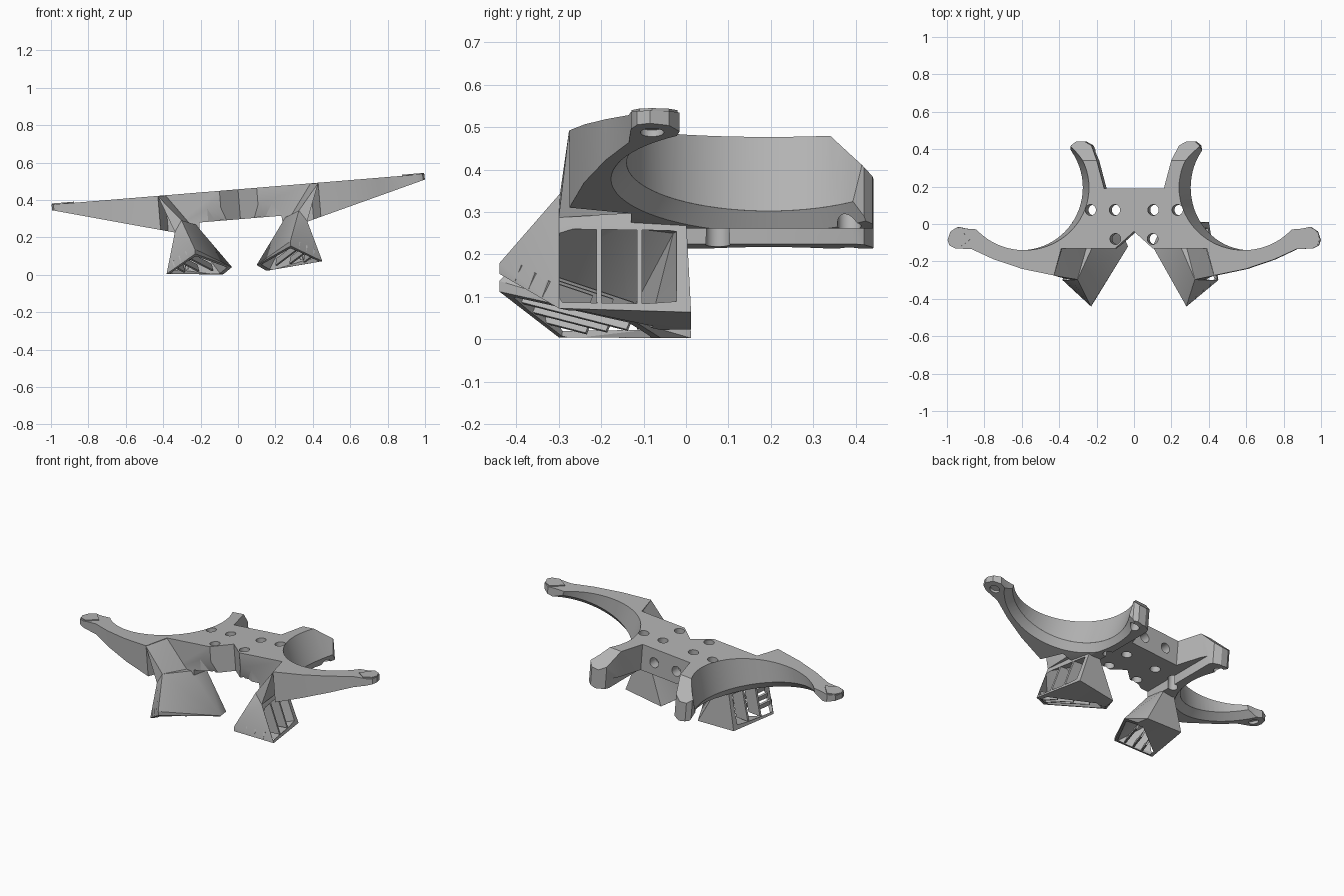
import bpy, bmesh
from math import radians, tan, sin, cos
from mathutils import Vector, Matrix
from mathutils.geometry import normal

if "Cube" in bpy.data.objects:
    bpy.data.objects.remove(bpy.data.objects["Cube"])

grey = bpy.data.materials.new("matte_grey")
grey.use_nodes = True
grey.diffuse_color = (0.46, 0.46, 0.46, 1)
grey.node_tree.nodes["Principled BSDF"].inputs["Base Color"].default_value = (0.46, 0.46, 0.46, 1)

FAN = radians(15)                        # fan planes rise outwards
TILT = Matrix.Translation((0, 0, 0.457)) @ Matrix.Rotation(radians(-4.7), 4, 'Y')


def finish(name, bm):
    bmesh.ops.recalc_face_normals(bm, faces=bm.faces)
    mesh = bpy.data.meshes.new(name)
    bm.to_mesh(mesh)
    bm.free()
    ob = bpy.data.objects.new(name, mesh)
    bpy.context.collection.objects.link(ob)
    mesh.materials.append(grey)
    return ob


def prism(name, points, offset):
    """Extrude a closed polygon along an offset."""
    bm = bmesh.new()
    face = bm.faces.new([bm.verts.new(p) for p in points])
    top = bmesh.ops.extrude_face_region(bm, geom=[face])["geom"]
    bmesh.ops.translate(bm, vec=offset, verts=[v for v in top if isinstance(v, bmesh.types.BMVert)])
    return finish(name, bm)


def hull(name, points, side=1):
    """Convex solid around a few corner points."""
    bm = bmesh.new()
    for x, y, z in points:
        bm.verts.new((side * x, y, z))
    out = bmesh.ops.convex_hull(bm, input=bm.verts)
    bmesh.ops.delete(bm, geom=[v for v in out["geom_interior"] if isinstance(v, bmesh.types.BMVert)])
    bmesh.ops.dissolve_limit(bm, angle_limit=0.01, verts=bm.verts, edges=bm.edges)
    return finish(name, bm)


def rod(center, radius, depth, angle=0.0, axis='Y', segments=32, top_radius=None):
    bm = bmesh.new()
    m = Matrix.Translation(center) @ Matrix.Rotation(angle, 4, axis)
    bmesh.ops.create_cone(bm, cap_ends=True, segments=segments, radius1=radius,
                          radius2=top_radius or radius, depth=depth, matrix=m)
    return finish("cutter", bm)


def cut(ob, cutter, operation='DIFFERENCE'):
    mod = ob.modifiers.new("cut", 'BOOLEAN')
    mod.operation, mod.solver, mod.object = operation, 'EXACT', cutter
    bpy.context.view_layer.objects.active = ob
    bpy.ops.object.modifier_apply(modifier=mod.name)
    bpy.data.objects.remove(cutter)


def fan_z(x):
    """Height of the fan plane under the bracket."""
    return -0.03 - (1 - x) * tan(FAN)


# Bracket outline: front notch, long arm, tip, fan opening, short back arm
half = [(0.10, -0.13), (0.39, -0.13), (0.43, -0.275), (0.60, -0.24), (0.75, -0.19),
        (0.87, -0.135), (0.96, -0.13), (0.99, -0.115), (1.0, -0.085), (0.985, -0.04),
        (0.945, -0.015), (0.90, -0.025), (0.83, -0.03), (0.34, 0.355), (0.355, 0.385),
        (0.345, 0.42), (0.32, 0.44), (0.275, 0.442), (0.235, 0.42), (0.20, 0.34), (0.16, 0.19)]
outline = [(0, -0.04)] + half + [(-x, y) for x, y in reversed(half)]
bracket = prism("bracket", [(x, y, 0) for x, y in outline], (0, 0, -0.4))

# Underside profile: flat middle, a step, then planes rising to the tips
under = [(0.22, -0.16), (0.225, -0.215), (0.29, fan_z(0.29)), (1.05, fan_z(1.05)), (1.05, 0.1)]
under += [(-x, z) for x, z in reversed(under)]
cut(bracket, prism("cutter", [(x, -1, z) for x, z in under], (0, 2, 0)), 'INTERSECT')

# Sloped relief under the front edge
cut(bracket, hull("cutter", [(s * x, y, z) for s in (-1, 1) for x, y, z in
                             [(0.19, -0.14, -0.06), (0.19, -0.14, -0.2),
                              (0.13, -0.105, -0.165), (0.13, -0.105, -0.2)]]))
# Bevel on the ends of the back arms
cut(bracket, hull("cutter", [(x, y, z) for x in (-0.6, 0.6) for y, z in
                             [(0.32, 0.02), (0.50, 0.02), (0.50, -0.16)]]))

for s, word in ((-1, "right"), (1, "left")):
    lean = -s * FAN
    # Round fan opening with a chamfered lower rim
    cut(bracket, rod((s * 0.615, 0.195, -0.1), 0.335, 0.9, lean, segments=72))
    cut(bracket, rod((s * 0.623, 0.195, fan_z(0.623)), 0.409, 0.08, lean,
                     segments=72, top_radius=0.335))
    # Blind screw holes from below
    cut(bracket, rod((s * 0.945, -0.08, fan_z(0.945) - 0.03), 0.028, 0.09, lean))
    cut(bracket, rod((s * 0.305, 0.385, fan_z(0.305)), 0.028, 0.14, lean))
    # Mounting holes
    for x, y in [(0.233, 0.075), (0.103, 0.075), (0.10, -0.08)]:
        cut(bracket, rod((s * x, y, -0.1), 0.029, 0.6))
    cut(bracket, rod((s * 0.075, 0.19, -0.085), 0.03, 0.12, radians(90), 'X'))
    # Pointed pad on the arm tip
    hull(word + "_tip_pad", [(x, y, z) for z in (-0.004, 0.006) for x, y in
                             [(0.94, -0.02), (0.88, -0.085), (0.94, -0.128), (0.985, -0.11),
                              (0.998, -0.08), (0.98, -0.04)]], s)


def inlet_x(y, z):
    """Slanted plane of the duct inlet."""
    return 0.355 - (z + 0.2) * 0.286 - (y + 0.3) * 0.17


def inlet_point(y, z, push=0.0):
    return (inlet_x(y, z) + push, y, z)


# Air ducts below the bracket
for side, word in ((-1, "right"), (1, "left")):
    a = Vector(inlet_point(-0.30, -0.42))
    tip = Vector((0.256, -0.44, -0.325))
    inner = Vector((0.066, -0.12, -0.412))
    b = Vector((0.115, -0.06, -0.446))
    ridge = [(0.27, -0.13, -0.165), (0.315, -0.297, -0.14), inlet_point(-0.30, -0.2)]
    duct = hull(word + "_duct", ridge + [
        (0.24, -0.13, -0.17), (0.24, 0.0, -0.19), inlet_point(0.0, -0.19),
        a, inlet_point(0.012, -0.425), (0.125, 0.012, -0.446), b, inner, tip,
        tip + Vector((0, 0, 0.025))], side)
    # Slanted web joining the duct to the long arm
    hull(word + "_duct_web", ridge + [(0.388, -0.131, -0.002), (0.43, -0.276, -0.002),
                                      (0.35, -0.13, -0.19)], side)

    out = normal(a, b, tip)
    if out.z > 0:
        out = -out
    mid = (a + b + inner + tip) / 4
    mouth = [mid + (p - mid) * 0.86 + out * 0.012 for p in (a, tip, inner, b)]
    inlet = [inlet_point(y, z, 0.012) for y in (-0.29, -0.02) for z in (-0.23, -0.397)]
    # Hollow passage from the side inlet to the lower outlet
    cut(duct, hull("cutter", inlet + mouth + [(0.27, -0.15, -0.215), (0.265, -0.03, -0.23)], side))
    # Upright inlet bars
    for i, y in enumerate((-0.205, -0.11)):
        hull(f"{word}_inlet_bar_{i + 1}", [inlet_point(y + t, z, -d) for z in (-0.22, -0.405)
             for d in (0.002, 0.08) for t in (-0.006, 0.006)], side)
    # Parallel outlet fins
    for i, f in enumerate((0.3, 0.53, 0.76)):
        p, q = a.lerp(tip, f), a.lerp((b + inner) / 2, f)
        wide = (q - p).cross(out).normalized() * 0.005
        hull(f"{word}_outlet_fin_{i + 1}", [e + w - out * d for e in (p, q)
             for w in (wide, -wide) for d in (0.004, 0.045)], side)

# Lean everything and smooth only the round walls
bpy.ops.object.select_all(action='DESELECT')
for ob in bpy.context.scene.objects:
    if ob.type == 'MESH' and ob.data.materials and ob.data.materials[0] == grey:
        ob.matrix_world = TILT
        ob.select_set(True)
        bpy.context.view_layer.objects.active = ob
bpy.ops.object.shade_smooth_by_angle(angle=radians(25))
